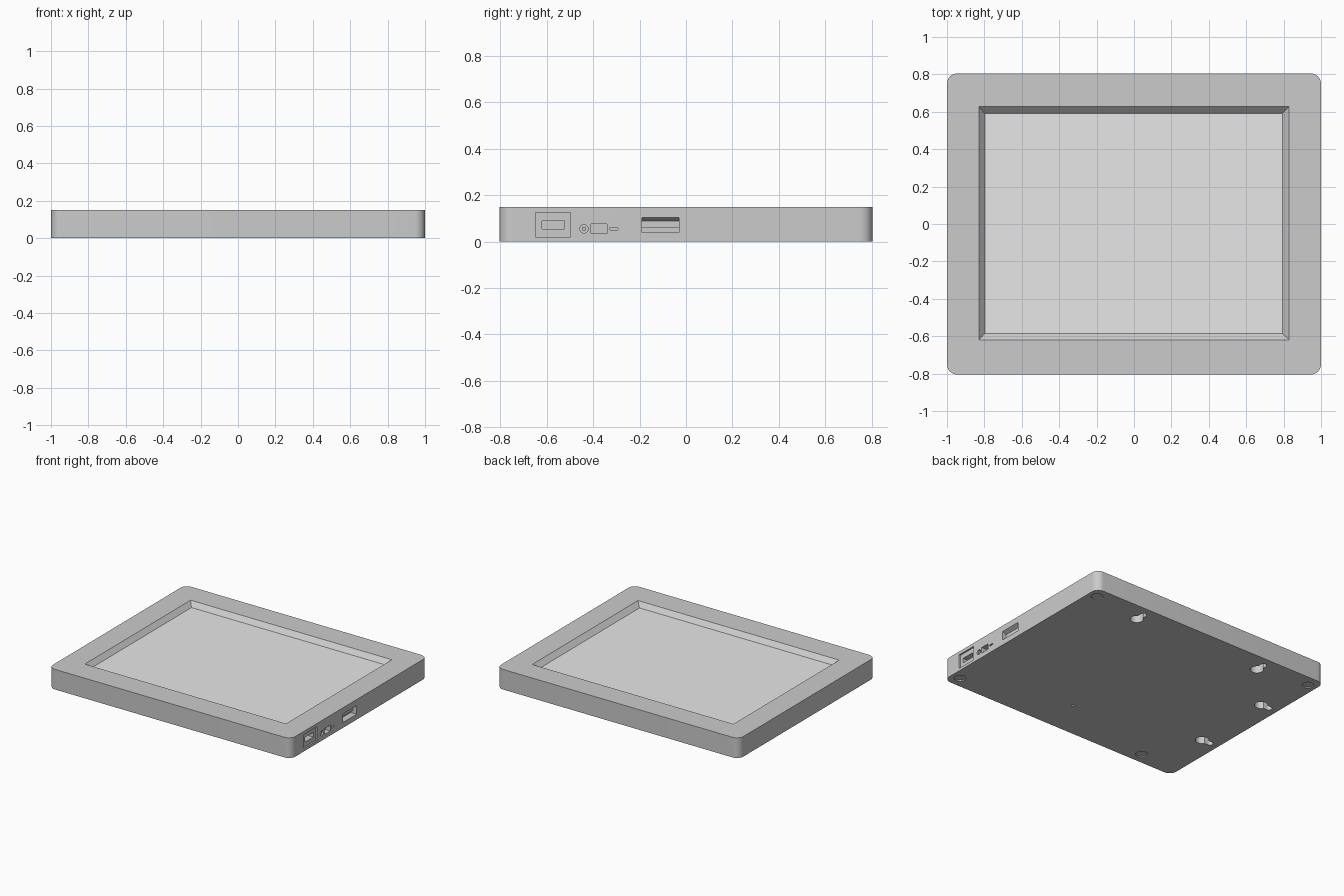
import bpy, bmesh, math
from mathutils import Vector

if "Cube" in bpy.data.objects:
    bpy.data.objects.remove(bpy.data.objects["Cube"])


def material(name, v):
    m = bpy.data.materials.new(name)
    m.diffuse_color = (v, v, v, 1)
    m.use_nodes = True
    m.node_tree.nodes["Principled BSDF"].inputs["Base Color"].default_value = m.diffuse_color
    return m


CASE = material("case grey", 0.60)
GLASS = material("screen light grey", 0.80)


def loft(name, rings, mat=CASE):
    """Closed solid through matching rings of points."""
    bm = bmesh.new()
    loops = [[bm.verts.new(p) for p in ring] for ring in rings]
    n = len(loops[0])
    for a, b in zip(loops, loops[1:]):
        for i in range(n):
            j = (i + 1) % n
            bm.faces.new((a[i], a[j], b[j], b[i]))
    bm.faces.new(loops[0])
    bm.faces.new(loops[-1])
    bmesh.ops.recalc_face_normals(bm, faces=bm.faces[:])
    me = bpy.data.meshes.new(name)
    bm.to_mesh(me)
    bm.free()
    me.materials.append(mat)
    ob = bpy.data.objects.new(name, me)
    bpy.context.collection.objects.link(ob)
    return ob


def prism_z(name, pts, z0, z1, mat=CASE):
    return loft(name, [[(x, y, z) for x, y in pts] for z in (z0, z1)], mat)


def prism_x(name, pts, x0, x1, mat=CASE):
    return loft(name, [[(x, y, z) for y, z in pts] for x in (x0, x1)], mat)


def rect(a0, a1, b0, b1):
    return [(a0, b0), (a1, b0), (a1, b1), (a0, b1)]


def circle(cx, cy, r, n=32):
    return [(cx + r * math.cos(2 * math.pi * i / n),
             cy + r * math.sin(2 * math.pi * i / n)) for i in range(n)]


def stadium(cx, cy, ex, ey, r, n=12):
    """Rounded slot outline between two centres."""
    ang = math.atan2(ey - cy, ex - cx)
    pts = []
    for (px, py), start in (((ex, ey), ang - math.pi / 2), ((cx, cy), ang + math.pi / 2)):
        for i in range(n + 1):
            t = start + math.pi * i / n
            pts.append((px + r * math.cos(t), py + r * math.sin(t)))
    return pts


# Case: rounded slab
W, D, H, R = 1.0, 0.805, 0.15, 0.055
outline = []
for k, (sx, sy) in enumerate(((1, 1), (-1, 1), (-1, -1), (1, -1))):
    for i in range(11):
        t = math.pi / 2 * (k + i / 10)
        outline.append((sx * (W - R) + R * math.cos(t), sy * (D - R) + R * math.sin(t)))
case = prism_z("case", outline, 0, H)


def cut(tool):
    bpy.context.view_layer.objects.active = case
    mod = case.modifiers.new("cut", "BOOLEAN")
    mod.operation, mod.solver, mod.object = "DIFFERENCE", "EXACT", tool
    bpy.ops.object.modifier_apply(modifier=mod.name)
    bpy.data.objects.remove(tool, do_unlink=True)


# Screen opening with sloped sides, tapering to the glass
FLOOR = 0.115
inner = rect(-0.797, 0.793, -0.585, 0.59)
outer = rect(-0.83, 0.83, -0.62, 0.627)
ring0 = [Vector((x, y, FLOOR)) for x, y in inner]
ring1 = [Vector((x, y, H)) for x, y in outer]
cut(loft("opening", [ring0, [a + (b - a) * 1.5 for a, b in zip(ring0, ring1)]]))
prism_z("screen", inner, FLOOR - 0.002, FLOOR + 0.003, GLASS)

# Side ports on the right
cut(prism_x("socket_panel", rect(-0.648, -0.497, 0.02, 0.125), 0.988, 1.05))
cut(prism_x("socket", rect(-0.62, -0.523, 0.055, 0.09), 0.94, 1.04))
cut(prism_x("jack", circle(-0.44, 0.055, 0.018), 0.95, 1.05))
cut(prism_x("small_port", rect(-0.41, -0.341, 0.034, 0.077), 0.96, 1.05))
cut(prism_x("switch_slot", stadium(-0.325, 0.055, -0.298, 0.055, 0.005), 0.98, 1.05))
prism_x("jack_pin", circle(-0.44, 0.055, 0.009), 0.945, 0.995)

# Card slot with a step and a sloped finger lip
card = [(1.02, 0.04), (0.95, 0.04), (0.95, 0.06), (0.97, 0.06),
        (0.97, 0.09), (1.0, 0.105), (1.02, 0.115)]
cut(loft("card_slot", [[(x, y, z) for x, z in card] for y in (-0.19, -0.03)]))

# Underside: shallow foot wells, hanging keyholes and a reset hole
for x, y in ((0.93, 0.72), (0.93, -0.72), (-0.93, 0.72), (-0.67, -0.72)):
    cut(prism_z("foot_well", circle(x, y, 0.04), -0.05, 0.008))
for x, y, dx, dy in ((0.53, 0.66, 0, 1), (-0.53, 0.66, 0, 1),
                     (-0.86, 0.31, -1, 0), (-0.86, -0.31, -1, 0)):
    cut(prism_z("keyhole", circle(x, y, 0.045), -0.05, 0.06))
    cut(prism_z("key_slot", stadium(x, y, x + dx * 0.07, y + dy * 0.07, 0.022), -0.05, 0.05))
cut(prism_z("reset_hole", circle(0.11, -0.51, 0.01, 16), -0.05, 0.03))

# Smooth the round walls, keep edges sharp
for ob in list(bpy.context.scene.objects):
    bpy.ops.object.select_all(action="DESELECT")
    ob.select_set(True)
    bpy.context.view_layer.objects.active = ob
    bpy.ops.object.shade_smooth_by_angle(angle=math.radians(30))
